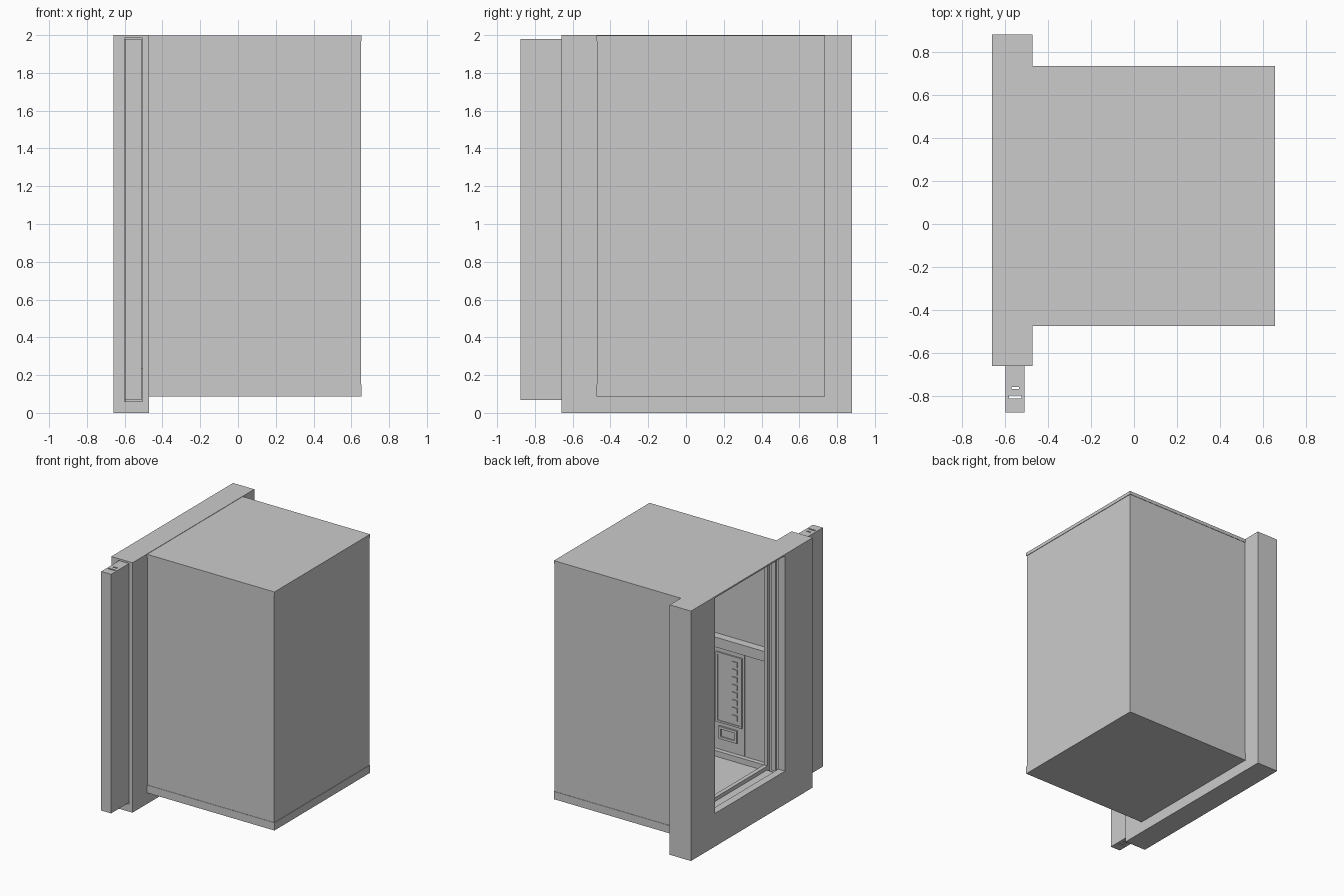
import bpy

if "Cube" in bpy.data.objects:
    bpy.data.objects.remove(bpy.data.objects["Cube"])


def box(name, x0, x1, y0, y1, z0, z1):
    bpy.ops.mesh.primitive_cube_add(size=1, location=((x0 + x1) / 2, (y0 + y1) / 2, (z0 + z1) / 2))
    ob = bpy.context.object
    ob.name = name
    ob.scale = (x1 - x0, y1 - y0, z1 - z0)
    bpy.ops.object.transform_apply(location=False, rotation=False, scale=True)
    return ob


def cut(target, *cutters):
    for c in cutters:
        bpy.context.view_layer.objects.active = target
        m = target.modifiers.new("cut", 'BOOLEAN')
        m.operation = 'DIFFERENCE'
        m.solver = 'EXACT'
        m.object = c
        bpy.ops.object.modifier_apply(modifier=m.name)
        bpy.data.objects.remove(c, do_unlink=True)


# front wall with doorway, plus a door channel running round the doorway
wall = box("front_wall", -0.66, -0.472, -0.66, 0.88, 0, 2)
cut(wall,
    box("doorway_cutter", -0.8, -0.3, -0.31, 0.578, 0.265, 1.988),
    box("pocket_cutter", -0.60, -0.505, -0.9, 0.60, 0.06, 1.985))
box("door_sill_filler", -0.5995, -0.5055, -0.30, 0.598, 0.06, 0.235)

# sliding door in its pocket, with vertical slots
door = box("sliding_door", -0.597, -0.51, -0.877, -0.325, 0.067, 1.98)
cut(door,
    box("slot_cutter", -0.57, -0.535, -0.768, -0.757, 0, 2.1),
    box("slot_cutter", -0.582, -0.522, -0.81, -0.798, 0, 2.1))
box("door_edge_seal", -0.572, -0.535, -0.326, -0.314, 0.24, 1.98)

# cab shell, open to the doorway
Y0, Y1, X1 = -0.45, 0.71, 0.625
cab = box("cab_shell", -0.472, 0.651, -0.472, 0.732, 0.12, 1.98)
cut(cab, box("cab_cutter", -0.6, X1, Y0, Y1, 0.18, 1.965))
box("cab_base", -0.472, 0.655, -0.475, 0.735, 0.088, 0.15)
box("cab_roof", -0.472, 0.655, -0.475, 0.735, 1.97, 1.997)


# interior wall layers on the two sides and the back
def lining(name, depth, z0, z1):
    box(name + "_side", -0.472, X1, Y0, Y0 + depth, z0, z1)
    box(name + "_far_side", -0.472, X1, Y1 - depth, Y1, z0, z1)
    box(name + "_back", X1 - depth, X1, Y0 + depth, Y1 - depth, z0, z1)


lining("rail", 0.065, 1.05, 1.13)
lining("skirting", 0.07, 0.18, 0.225)
lining("wainscot_backing", 0.034, 0.225, 1.05)

# wainscot panels separated by thin seams
D = 0.042
xs = (-0.472, -0.235, 0.195, X1 - D)
for i in range(3):
    a, b = xs[i] + 0.004, xs[i + 1] - 0.004
    box("side_panel", a, b, Y0 + 0.03, Y0 + D, 0.23, 1.045)
    box("far_side_panel", a, b, Y1 - D, Y1 - 0.03, 0.23, 1.045)
    w = (Y1 - Y0 - 2 * D) / 3
    y = Y0 + D + i * w
    box("back_panel", X1 - D, X1 - 0.03, y + 0.004, y + w - 0.004, 0.23, 1.045)

# control panel: frame, plate, floor buttons, phone box
F = Y0 + D
plate = box("control_plate", -0.215, 0.015, F - 0.002, F + 0.012, 0.45, 1.01)
cut(plate, box("plate_cutter", -0.2, 0.0, F + 0.006, F + 0.05, 0.465, 0.995))
for i in range(8):
    z = 0.50 + i * 0.061
    box("floor_button", -0.175, -0.13, F, F + 0.014, z, z + 0.042)
phone = box("phone_box", -0.17, -0.01, F - 0.002, F + 0.014, 0.32, 0.42)
cut(phone, box("phone_cutter", -0.15, -0.03, F + 0.004, F + 0.05, 0.34, 0.40))
